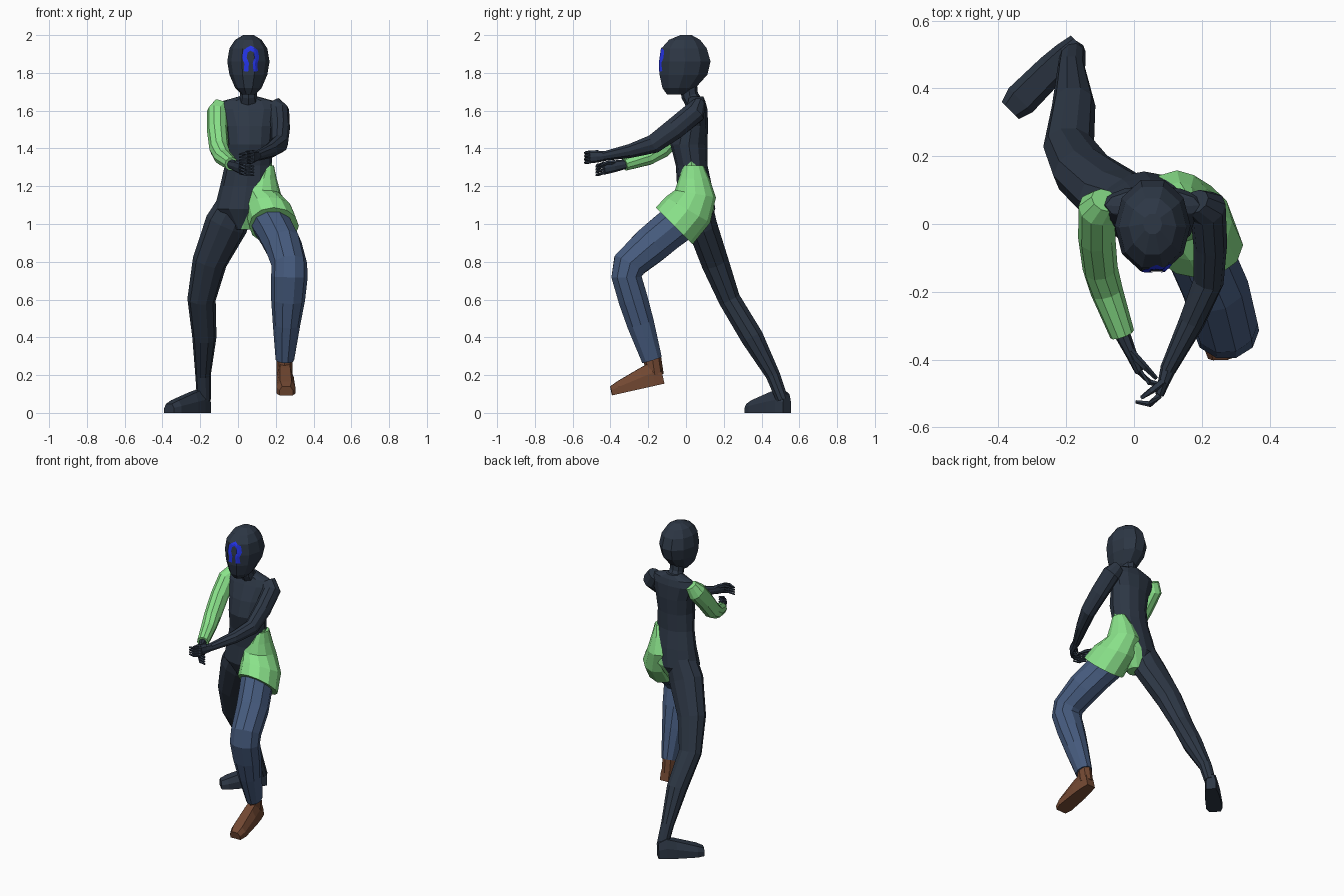
import bpy, bmesh, math
from mathutils import Vector, Matrix
from mathutils.bvhtree import BVHTree

if "Cube" in bpy.data.objects:
    bpy.data.objects.remove(bpy.data.objects["Cube"])


def material(name, r, g, b):
    m = bpy.data.materials.new(name)
    m.diffuse_color = [(c / 255 / 12.92 if c < 11 else ((c / 255 + 0.055) / 1.055) ** 2.4) for c in (r, g, b)] + [1]
    m.use_nodes = True
    m.node_tree.nodes["Principled BSDF"].inputs["Base Color"].default_value = m.diffuse_color
    return m


DARK = material("dark slate", 45, 55, 69)
GREEN = material("light green", 138, 226, 138)
BLUE = material("denim blue", 70, 91, 126)
BROWN = material("shoe brown", 114, 72, 50)
MARK = material("bright blue", 36, 52, 232)


def finish(name, bm, *mats):
    bmesh.ops.recalc_face_normals(bm, faces=bm.faces)
    me = bpy.data.meshes.new(name)
    bm.to_mesh(me)
    bm.free()
    ob = bpy.data.objects.new(name, me)
    for m in mats:
        me.materials.append(m)
    bpy.context.collection.objects.link(ob)
    return ob


def skin(bm, rings):
    """Bridge a list of rings of points and cap both ends."""
    rows = [[bm.verts.new(p) for p in ring] for ring in rings]
    n = len(rows[0])
    for a, b in zip(rows, rows[1:]):
        for i in range(n):
            j = (i + 1) % n
            bm.faces.new((a[i], a[j], b[j], b[i]))
    bm.faces.new(rows[0])
    bm.faces.new(rows[-1])


def loft(bm, secs, n=10, pitches=None):
    """Sections are (x, y, z, radius a, radius b); rings follow the path or given pitches."""
    c = [Vector(s[:3]) for s in secs]
    rings = []
    for k, s in enumerate(secs):
        if pitches:
            p = math.radians(pitches[k])
            ax, ay = Vector((1, 0, 0)), Vector((0, math.cos(p), math.sin(p)))
        else:
            t = Vector()
            if k:
                t += (c[k] - c[k - 1]).normalized()
            if k < len(c) - 1:
                t += (c[k + 1] - c[k]).normalized()
            t.normalize()
            ref = Vector((0, 0, 1)) if abs(t.x) > 0.85 else Vector((1, 0, 0))
            ax = (ref - t * ref.dot(t)).normalized()
            ay = t.cross(ax)
        rings.append([c[k] + ax * s[3] * math.cos(i * math.tau / n)
                      + ay * s[4] * 1.05 * math.sin(i * math.tau / n) for i in range(n)])
    skin(bm, rings)


def part(name, mat, secs, n=10, pitches=None):
    bm = bmesh.new()
    loft(bm, secs, n, pitches)
    return finish(name, bm, mat)


# Torso, cut along a slanted line so the hip side is green
bm = bmesh.new()
torso = [(.03, .05, .97, .05, .05), (.03, .05, 1.08, .155, .10), (.045, .045, 1.2, .14, .088),
         (.055, .03, 1.31, .125, .08), (.06, .015, 1.42, .122, .093), (.06, .03, 1.52, .132, .083),
         (.055, .05, 1.61, .165, .06), (.055, .055, 1.65, .14, .045), (.055, .05, 1.675, .05, .04)]
loft(bm, torso, 12, [0] * len(torso))
p0, nrm = Vector((.17, 0, 1.31)), Vector((.24, 0, -.11))
bmesh.ops.bisect_plane(bm, geom=bm.verts[:] + bm.edges[:] + bm.faces[:], plane_co=p0, plane_no=nrm)
for f in bm.faces:
    f.material_index = int((f.calc_center_median() - p0).dot(nrm) > 0)
finish("torso", bm, DARK, GREEN)

part("neck", DARK, [(.055, .05, 1.63, .06, .045), (.055, .02, 1.68, .045, .043), (.055, .01, 1.75, .045, .045)], 8)

# Head: (z, front y, back y, half width)
bm = bmesh.new()
head = [(1.685, -.10, .02, .035), (1.72, -.125, .05, .07), (1.79, -.14, .113, .1), (1.86, -.14, .13, .112),
        (1.93, -.13, .11, .1), (1.975, -.09, .075, .07), (2.0, -.03, .03, .028)]
loft(bm, [(.055, (a + b) / 2, z, w, (b - a) / 2) for z, a, b, w in head], 10, [0] * 7)
tree = BVHTree.FromBMesh(bm)
finish("head", bm, DARK)

# Face marking: a thin arch strip laid on the head
line = [Vector(p) for p in [(.042, 1.808), (.046, 1.85), (.034, 1.88), (.04, 1.915), (.067, 1.932),
                            (.094, 1.915), (.1, 1.88), (.09, 1.85), (.094, 1.808)]]
line = [a.lerp(b, k / 3) for a, b in zip(line, line[1:]) for k in range(3)] + [line[-1]]
bm = bmesh.new()
rows = []
for k, p in enumerate(line):
    t = (line[min(k + 1, len(line) - 1)] - line[max(k - 1, 0)]).normalized()
    row = []
    for o in (-.012, 0, .012):
        x, z = p.x - t.y * o, p.y + t.x * o
        hit = tree.ray_cast(Vector((x, -1, z)), Vector((0, 1, 0)))[0]
        row.append(bm.verts.new((x, hit.y - .003, z)))
    rows.append(row)
for a, b in zip(rows, rows[1:]):
    for i in (0, 1):
        f = bm.faces.new((a[i], a[i + 1], b[i + 1], b[i]))
        f.normal_update()
        if f.normal.y > 0:
            f.normal_flip()
me = bpy.data.meshes.new("face_marking")
bm.to_mesh(me)
bm.free()
me.materials.append(MARK)
bpy.context.collection.objects.link(bpy.data.objects.new("face_marking", me))

# Arms
part("sleeve", GREEN, [(-.085, .07, 1.635, .045, .035), (-.11, .045, 1.59, .055, .058), (-.11, -.04, 1.5, .055, .055),
                       (-.1, -.13, 1.4, .052, .052), (-.08, -.2, 1.355, .048, .043), (-.035, -.325, 1.317, .037, .035)])
part("bare_arm", DARK, [(.18, .065, 1.635, .05, .035), (.218, .045, 1.59, .056, .058), (.225, -.06, 1.505, .05, .057),
                        (.22, -.17, 1.425, .045, .05), (.17, -.29, 1.388, .038, .037), (.1, -.43, 1.36, .024, .025)])


def hand(name, wrist, knuckle, tip):
    """Palm, four curled fingers stacked vertically and a thumb."""
    w, k, t = Vector(wrist), Vector(knuckle), Vector(tip)
    bm = bmesh.new()
    loft(bm, [(*w, .024, .024), (*w.lerp(k, .55), .017, .03), (*k, .013, .032)], 8)
    up = Vector((0, 0, 1))
    for i in range(4):
        off = up * (i - 1.5) * .017
        a = k + off
        b = a + (k - w).normalized() * .022 + (t - k) * .3
        loft(bm, [(*a, .01, .01), (*b, .009, .009), (*(t + off * .9), .005, .005)], 5)
    a = w.lerp(k, .5) + up * .02
    b = a.lerp(t, .45) + up * .018
    loft(bm, [(*a, .013, .013), (*b, .01, .01), (*(a.lerp(t, .8) + up * .016), .006, .006)], 5)
    finish(name, bm, DARK)


hand("sleeved_hand", (-.037, -.32, 1.317), (.015, -.435, 1.295), (.085, -.475, 1.28))
hand("bare_hand", (.102, -.425, 1.36), (.075, -.505, 1.355), (.005, -.525, 1.345))

# Legs and clothing
part("rear_leg", DARK, [(.01, .05, 1.15, .09, .08), (-.06, .082, 1.0, .115, .08), (-.15, .152, .8, .092, .073),
                        (-.193, .23, .6, .075, .058), (-.178, .35, .4, .064, .06), (-.185, .46, .2, .041, .038),
                        (-.18, .51, .07, .037, .032)])
part("shorts", GREEN, [(.155, .04, 1.31, .035, .05), (.135, .043, 1.24, .07, .078), (.127, .05, 1.16, .1, .105),
                       (.165, .01, 1.075, .125, .13), (.19, -.062, .99, .132, .131)], 12, [0, 0, -10, -30, -45])
part("trouser_leg", BLUE, [(.16, -.01, 1.03, .105, .105), (.2, -.1, .96, .1, .102), (.24, -.19, .885, .1, .1),
                           (.272, -.3, .785, .094, .09), (.272, -.315, .72, .097, .08), (.265, -.28, .6, .09, .078),
                           (.257, -.24, .47, .073, .072), (.248, -.18, .28, .049, .054)])


def foot(bm, heel, yaw, pitch):
    """Foot built forward from the heel: (distance, half width, height)."""
    m = Matrix.Translation(heel) @ Matrix.Rotation(yaw, 4, 'Z') @ Matrix.Rotation(pitch, 4, 'Y')
    rings = []
    for s, w, h in [(0, .03, .1), (.05, .04, .125), (.11, .046, .108), (.24, .05, .066), (.283, .036, .048)]:
        rings.append([m @ Vector((s, y * w, z * h)) for y, z in
                      [(-1, 0), (1, 0), (1, .55), (.6, 1), (-.6, 1), (-1, .55)]])
    skin(bm, rings)


bm = bmesh.new()
foot(bm, (-.165, .535, 0), math.radians(225), 0)
finish("rear_foot", bm, DARK)
bm = bmesh.new()
foot(bm, (.245, -.115, .155), math.radians(-88), .22)
loft(bm, [(.247, -.18, .3, .042, .045), (.245, -.165, .2, .042, .045)], 8)
finish("shoe", bm, BROWN)
